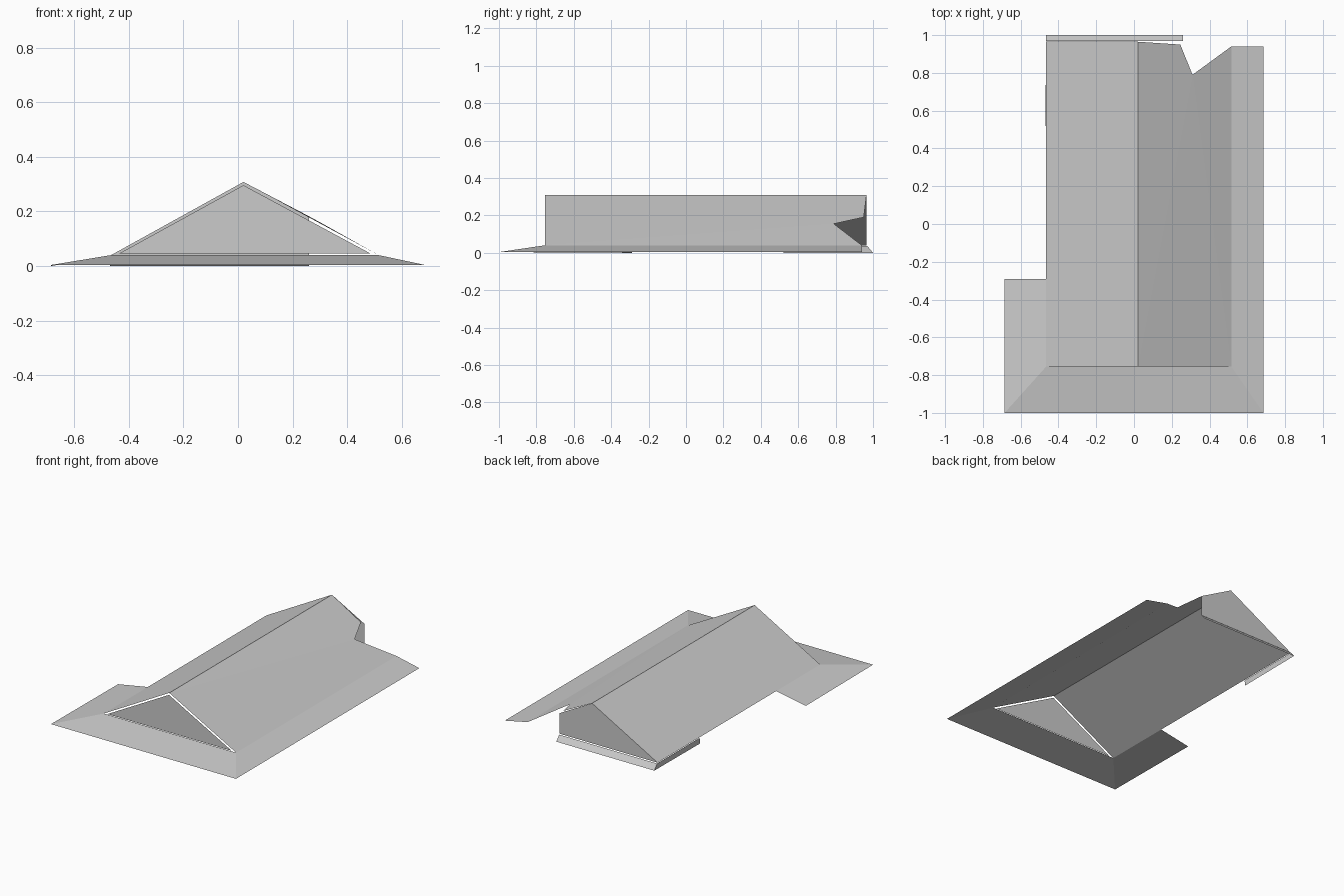
import bpy

if "Cube" in bpy.data.objects:
    bpy.data.objects.remove(bpy.data.objects["Cube"])

grey = bpy.data.materials.new("plain grey")
grey.use_nodes = True
colour = (0.6, 0.6, 0.6, 1)
grey.diffuse_color = colour
grey.node_tree.nodes["Principled BSDF"].inputs["Base Color"].default_value = colour

# Shared levels and lines of the roof
RIDGE_X, RIDGE_Z = 0.02, 0.308
EAVE_L, EAVE_R, EAVE_Z = -0.465, 0.515, 0.04
FRONT, BACK = -0.755, 0.965
SKIRT_L, SKIRT_R, SKIRT_FRONT = -0.685, 0.685, -1.0
BREAK_X = 0.26


def slope_z(x):
    """Height of the right roof slope at x."""
    return RIDGE_Z + (EAVE_Z - RIDGE_Z) * (x - RIDGE_X) / (EAVE_R - RIDGE_X)


def sheet(name, *faces):
    """Thin surface from polygons, wound anticlockwise seen from outside."""
    points = list(dict.fromkeys(p for f in faces for p in f))
    mesh = bpy.data.meshes.new(name)
    mesh.from_pydata(points, [], [[points.index(p) for p in f] for f in faces])
    mesh.materials.append(grey)
    obj = bpy.data.objects.new(name, mesh)
    bpy.context.collection.objects.link(obj)
    return obj


ridge_front, ridge_back = (RIDGE_X, FRONT, RIDGE_Z), (RIDGE_X, BACK, RIDGE_Z)
left_front, left_back = (EAVE_L, FRONT, EAVE_Z), (EAVE_L, BACK, EAVE_Z)
right_front, right_back = (EAVE_R, FRONT, EAVE_Z), (EAVE_R, 0.94, EAVE_Z)

# Roof slopes, the right one with a broken back corner
sheet("left_roof_slope", (ridge_front, ridge_back, left_back, left_front))
notch = (0.31, 0.79, slope_z(0.31) + 0.004)
torn_tip = (0.245, 0.95, slope_z(0.245) + 0.004)
sheet("right_roof_slope",
      (ridge_front, right_front, notch),
      (right_front, right_back, notch),
      (ridge_front, notch, torn_tip, ridge_back))

# Flared skirt around the front and sides
corner_l = (SKIRT_L, SKIRT_FRONT, 0.004)
corner_r = (SKIRT_R, SKIRT_FRONT, 0.004)
sheet("front_skirt", (corner_l, corner_r, right_front, left_front))
sheet("right_skirt", (corner_r, (SKIRT_R, 0.94, 0.004), right_back, right_front))
sheet("left_skirt", (corner_l, left_front, (EAVE_L, -0.29, EAVE_Z), (SKIRT_L, -0.29, 0)))

# Front gable panel, set just clear of the roof edge
panel_y = FRONT - 0.004
sheet("front_gable", ((EAVE_L + 0.03, panel_y, EAVE_Z + 0.006),
                      (EAVE_R - 0.03, panel_y, EAVE_Z + 0.006),
                      (RIDGE_X, panel_y, RIDGE_Z - 0.012)))

# Back gable, cut off upright at the broken corner
sheet("back_gable", (left_back, ridge_back,
                     (BREAK_X, BACK, slope_z(BREAK_X)), (BREAK_X, BACK, EAVE_Z)))

# Remaining narrow skirt pieces at the back
foot_l, foot_r = (EAVE_L, 1.0, 0), (BREAK_X, 1.0, 0)
sheet("back_skirt", ((EAVE_L, 0.97, EAVE_Z - 0.004), (BREAK_X, 0.97, EAVE_Z - 0.004), foot_r, foot_l)[::-1])
sheet("back_left_skirt", ((EAVE_L, 0.97, EAVE_Z - 0.004), (EAVE_L, 0.52, EAVE_Z - 0.004),
                          (EAVE_L - 0.004, 0.52, 0), foot_l))
